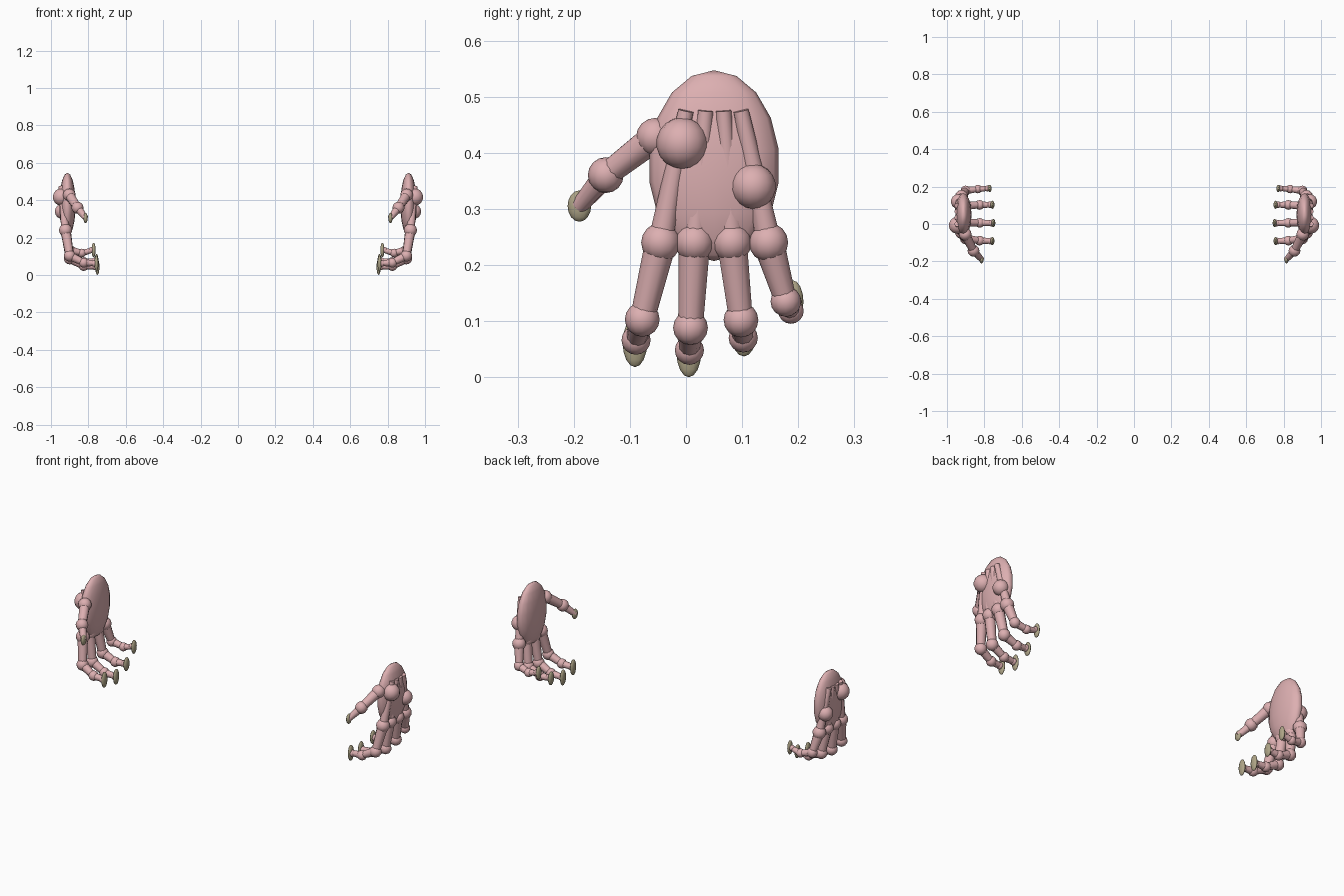
import bpy, math
from mathutils import Vector, Matrix

if "Cube" in bpy.data.objects:
    bpy.data.objects.remove(bpy.data.objects["Cube"])

def material(name, rgb):
    m = bpy.data.materials.new(name)
    m.diffuse_color = (*rgb, 1)
    m.use_nodes = True
    m.node_tree.nodes["Principled BSDF"].inputs["Base Color"].default_value = m.diffuse_color
    return m

SKIN = material("skin", (0.72, 0.43, 0.44))
NAIL = material("nail", (0.42, 0.37, 0.24))

def finish(ob, name, mat):
    ob.name = name
    ob.data.materials.append(mat)
    bpy.ops.object.shade_smooth_by_angle(angle=math.radians(40))
    return ob

def ball(name, loc, size, mat=SKIN, seg=12, rings=8, tilt=0):
    if not isinstance(size, tuple):
        size = (size,) * 3
    bpy.ops.mesh.primitive_uv_sphere_add(segments=seg, ring_count=rings, radius=1,
                                         location=loc, rotation=(tilt, 0, 0))
    ob = bpy.context.object
    ob.scale = size
    return finish(ob, name, mat)

def bone(name, a, b, r1, r2, sides=10):
    a, b = Vector(a), Vector(b)
    d = b - a
    bpy.ops.mesh.primitive_cone_add(vertices=sides, radius1=r1, radius2=r2,
                                    depth=d.length, location=(a + b) / 2)
    ob = bpy.context.object
    ob.rotation_euler = d.to_track_quat('Z', 'Y').to_euler()
    return finish(ob, name, SKIN)

def chain(name, pts, balls, bones):
    for i, p in enumerate(pts[:-1]):
        ball(f"{name}_joint_{i}", p, balls[i])
        bone(f"{name}_bone_{i}", p, pts[i + 1], *bones[i])

# palm and the two muscle pads on its outer face
ball("palm", (0.912, 0.05, 0.377), (0.044, 0.117, 0.17), seg=16, rings=9)
ball("thumb_pad", (0.945, -0.007, 0.417), 0.046, seg=14, rings=9)
ball("heel_pad", (0.94, 0.12, 0.34), 0.04, seg=14, rings=9)

# fingers: palm bone top y, then knuckle, middle joint, end joint, tip
fingers = {
    "index":  (0.000, [(0.922, -0.045, 0.24), (0.90, -0.078, 0.103), (0.825, -0.089, 0.066), (0.757, -0.091, 0.062)]),
    "middle": (0.035, [(0.922, 0.015, 0.24), (0.90, 0.008, 0.088), (0.825, 0.006, 0.048), (0.752, 0.005, 0.044)]),
    "ring":   (0.067, [(0.922, 0.082, 0.24), (0.90, 0.098, 0.102), (0.825, 0.102, 0.070), (0.757, 0.103, 0.075)]),
    "pinky":  (0.098, [(0.922, 0.147, 0.24), (0.90, 0.178, 0.135), (0.835, 0.187, 0.118), (0.772, 0.19, 0.134)]),
}
for name, (y, pts) in fingers.items():
    k = 0.88 if name == "pinky" else 1
    bone(f"{name}_palm_bone", (0.946, y, 0.475), pts[0], 0.014, 0.023)
    chain(name, pts, [0.035, 0.031 * k, 0.026 * k],
          [(0.028, 0.022 * k), (0.024 * k, 0.018 * k), (0.02 * k, 0.014 * k)])
    ball(f"{name}_tip", Vector(pts[3]) + Vector((0.012, 0, 0)), 0.018 * k)
    ball(f"{name}_nail", pts[3], (0.011, 0.022 * k, 0.044 * k if name != "ring" else 0.038), NAIL)

# thumb
thumb = [(0.902, -0.055, 0.428), (0.858, -0.143, 0.36), (0.815, -0.19, 0.305)]
chain("thumb", thumb, [0.034, 0.032], [(0.027, 0.022), (0.022, 0.015)])
ball("thumb_nail", thumb[2], (0.011, 0.021, 0.028), NAIL)

# mirror everything for the other hand
for ob in list(bpy.context.scene.objects):
    bpy.context.view_layer.update()
    me = ob.data
    me.transform(ob.matrix_world)
    ob.matrix_world = Matrix()
    mod = ob.modifiers.new("other_hand", 'MIRROR')
    mod.use_mirror_merge = False
